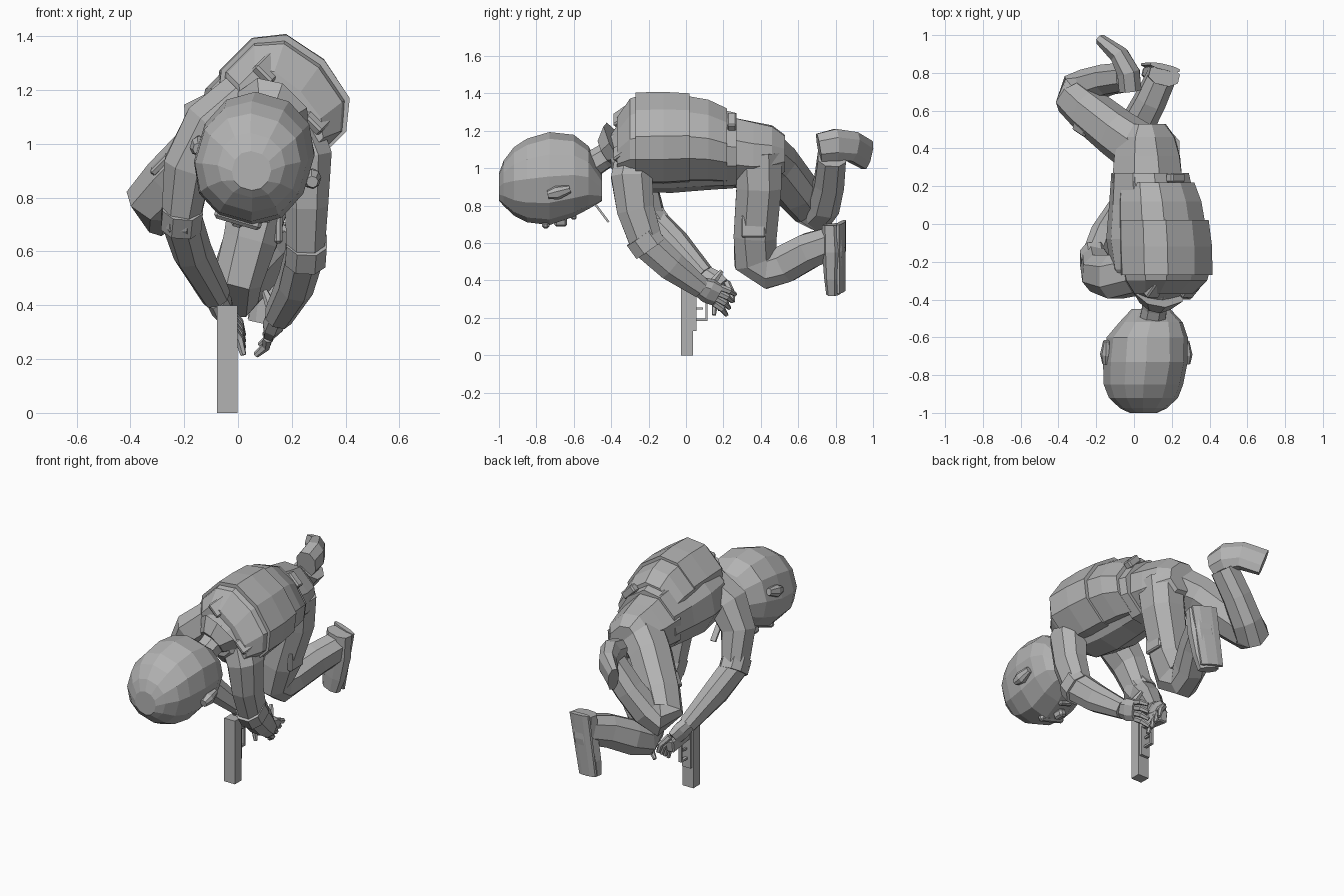
import bpy
import bmesh
import math
from mathutils import Vector, Matrix

default_cube = bpy.data.objects.get("Cube")
if default_cube:
    bpy.data.objects.remove(default_cube, do_unlink=True)

# One plain grey covers the whole figure
grey = bpy.data.materials.new("plain grey")
grey.use_nodes = True
colour = (0.45, 0.45, 0.45, 1)
grey.diffuse_color = colour
grey.node_tree.nodes["Principled BSDF"].inputs["Base Color"].default_value = colour

UP = Vector((0, 0, 1))
SIDE = Vector((1, 0, 0))
DEPTH = Vector((0, 1, 0))
BACK = Vector((1, 0, 1)).normalized()      # the back is rolled to the left
ACROSS = Vector((1, 0, -1)).normalized()   # shoulder to shoulder
HEAD_UP = Vector((.28, 0, .96)).normalized()
HEAD_ACROSS = Vector((.96, 0, -.28)).normalized()


def finish(name, mesh_data):
    bmesh.ops.recalc_face_normals(mesh_data, faces=mesh_data.faces)
    mesh = bpy.data.meshes.new(name)
    mesh_data.to_mesh(mesh)
    mesh_data.free()
    mesh.materials.append(grey)
    part = bpy.data.objects.new(name, mesh)
    bpy.context.collection.objects.link(part)
    return part


def tube(name, stations, ref=UP, sides=8, power=0.85, axis=None):
    """Loft rounded sections; a station is x, y, z, half width, half depth along ref.
    Sections follow the path, or all face along axis if it is given."""
    bm = bmesh.new()
    centres = [Vector(s[:3]) for s in stations]
    flat = math.cos(math.pi / sides) ** power
    rings = []
    for i, station in enumerate(stations):
        before = centres[max(i - 1, 0)]
        after = centres[min(i + 1, len(centres) - 1)]
        tangent = axis or (after - before).normalized()
        side = tangent.cross(ref).normalized()
        depth = side.cross(tangent)
        ring = []
        for k in range(sides):
            angle = math.tau * (k + 0.5) / sides
            c, s = math.cos(angle), math.sin(angle)
            across = math.copysign(abs(c) ** power, c) * station[3] / flat
            along = math.copysign(abs(s) ** power, s) * station[4] / flat
            ring.append(bm.verts.new(centres[i] + side * across + depth * along))
        rings.append(ring)
    for low, high in zip(rings, rings[1:]):
        for k in range(sides):
            n = (k + 1) % sides
            bm.faces.new((low[k], low[n], high[n], high[k]))
    bm.faces.new(rings[0])
    bm.faces.new(rings[-1])
    return finish(name, bm)


def box(name, centre, size, x_axis=SIDE, z_axis=UP, bevel=0):
    bm = bmesh.new()
    x_axis = x_axis.normalized()
    y_axis = z_axis.cross(x_axis).normalized()
    frame = Matrix((x_axis, y_axis, x_axis.cross(y_axis))).transposed().to_4x4()
    place = Matrix.Translation(centre) @ frame @ Matrix.Diagonal((*size, 1))
    bmesh.ops.create_cube(bm, size=1, matrix=place)
    if bevel:
        bmesh.ops.bevel(bm, geom=bm.edges[:], offset=bevel, segments=1, affect='EDGES')
    return finish(name, bm)


# Head, crown forward, face down and tipped a little to the left
tube("head", [(.05, -1, .9, .07, .07), (.05, -.975, .92, .12, .115),
              (.05, -.92, .93, .175, .175), (.05, -.85, .935, .2, .215),
              (.06, -.73, .945, .212, .24), (.07, -.6, .96, .205, .21),
              (.09, -.52, .95, .16, .16), (.09, -.45, .9, .1, .07)],
     ref=HEAD_UP, sides=12, power=.9, axis=DEPTH)
for label, sign in (("left", 1), ("right", -1)):
    x, _, z = Vector((.065, 0, .93)) + HEAD_ACROSS * sign * .22
    tube(label + "_ear", [(x, -.74, z - .01, .02, .02), (x, -.69, z, .03, .035),
                          (x, -.62, z + .02, .015, .02)], ref=HEAD_UP)
box("nose", (.0, -.67, .715), (.05, .07, .05), HEAD_ACROSS, HEAD_UP, bevel=.012)
box("brow", (.0, -.75, .72), (.18, .04, .04), HEAD_ACROSS, HEAD_UP, bevel=.012)
box("mouth", (.02, -.6, .75), (.09, .03, .03), HEAD_ACROSS, HEAD_UP, bevel=.008)
box("chin_strap", (.1, -.45, .76), (.035, .012, .12), z_axis=Vector((0, -.6, .8)))

# Neck and collar
tube("neck", [(.09, -.55, .99, .07, .07), (.11, -.44, 1.06, .065, .065),
              (.13, -.28, 1.15, .09, .09)])
tube("collar", [(.11, -.42, 1.08, .08, .08), (.13, -.36, 1.12, .14, .12)], ref=BACK)

# Pelvis and trunk
tube("pelvis", [(.07, .53, 1.08, .1, .08), (.07, .46, 1.08, .15, .13),
                (.07, .36, 1.075, .17, .16), (.07, .22, 1.09, .18, .18)],
     ref=BACK, axis=DEPTH)
tube("trunk", [(.08, .27, 1.095, .19, .18), (.085, .1, 1.1, .2, .2),
               (.095, -.08, 1.11, .22, .225), (.115, -.24, 1.11, .22, .215),
               (.13, -.35, 1.1, .17, .13), (.13, -.4, 1.09, .1, .07)],
     ref=BACK, sides=10, axis=DEPTH)

# Vest in three overlapping bands, with a belt below
bands = {"vest_top": [(.16, -.37, 1.12, .18, .1), (.17, -.3, 1.155, .225, .175),
                      (.17, -.22, 1.16, .24, .2)],
         "vest_middle": [(.17, -.27, 1.16, .245, .205), (.165, -.12, 1.16, .245, .21),
                         (.155, .02, 1.16, .235, .205)],
         "vest_bottom": [(.145, .0, 1.155, .225, .2), (.135, .12, 1.145, .215, .19),
                         (.12, .22, 1.12, .195, .17)],
         "belt": [(.095, .2, 1.1, .2, .185), (.09, .27, 1.095, .19, .175)]}
for name, stations in bands.items():
    tube(name, stations, ref=BACK, sides=10, power=.8, axis=DEPTH)
box("belt_pouch", Vector((.1, .245, 1.1)) + BACK * .19 - ACROSS * .02,
    (.1, .05, .05), ACROSS, BACK, bevel=.008)

# Shoulder straps
for label, sign in (("left", 1), ("right", -1)):
    centre = Vector((.15, -.33, 1.13)) + ACROSS * sign * .13 + BACK * .09
    box(label + "_strap", centre, (.09, .14, .04), ACROSS, Vector((.5, -.7, .5)), bevel=.008)

# Arms, with sleeve cuffs
tube("left_arm", [(.2, -.27, 1.05, .11, .11), (.255, -.29, .95, .11, .095),
                  (.255, -.27, .78, .1, .08), (.25, -.21, .6, .09, .07),
                  (.215, -.08, .48, .08, .065), (.15, .08, .36, .055, .05)], ref=SIDE)
tube("left_cuff", [(.255, -.24, .64, .093, .075), (.25, -.19, .57, .093, .075)], ref=SIDE)
tube("right_arm", [(.02, -.26, 1.15, .11, .11), (-.1, -.28, 1.06, .115, .11),
                   (-.185, -.26, .92, .1, .09), (-.21, -.19, .72, .085, .07),
                   (-.17, -.06, .6, .075, .065), (-.08, .1, .43, .05, .05)],
     ref=Vector((1, 0, -.3)))
tube("right_cuff", [(-.205, -.22, .77, .09, .075), (-.212, -.17, .7, .09, .075)], ref=SIDE)


def hand(label, wrist, knuckles, tips, spread, thumb):
    """A palm, four fingers fanned along spread, and a thumb."""
    wrist, knuckles, tips = Vector(wrist), Vector(knuckles), Vector(tips)
    spread = Vector(spread)
    tube(label + "_palm", [(*wrist, .04, .05), (*wrist.lerp(knuckles, .5), .04, .065),
                           (*knuckles, .028, .06)], ref=spread)
    for i in range(4):
        shift = spread * (i - 1.5)
        root = knuckles + shift
        tip = tips + shift * 1.3
        bend = root.lerp(tip, .5) + Vector((.015, .01, 0))
        tube(label + "_finger", [(*root, .017, .017), (*bend, .015, .015),
                                 (*tip, .01, .01)], ref=spread, sides=6)
    start = wrist.lerp(knuckles, .4)
    tube(label + "_thumb", [(*start, .02, .02), (*start.lerp(Vector(thumb), .6), .017, .017),
                            (*thumb, .011, .011)], ref=SIDE, sides=6)


hand("left", (.15, .07, .37), (.13, .17, .32), (.09, .24, .27), (.012, .012, .028), (.1, .19, .45))
hand("right", (-.08, .1, .43), (-.04, .18, .36), (.02, .2, .25), (.0, .026, .018), (-.01, .1, .35))

# Pistol pointing straight down
box("pistol_slide", (-.04, .005, .2), (.075, .065, .4))
box("pistol_frame", (-.04, .035, .25), (.06, .04, .24))
box("pistol_grip", (-.04, .13, .34), (.055, .19, .08), z_axis=Vector((0, .15, 1)), bevel=.008)
box("trigger_guard_front", (-.04, .08, .19), (.02, .07, .012))
box("trigger_guard_side", (-.04, .11, .24), (.02, .012, .11))
box("trigger", (-.04, .07, .25), (.012, .04, .012))

# Legs, one kneeling under the body and one folded out behind
tube("left_leg", [(.12, .38, 1.08, .13, .12), (.105, .39, .9, .12, .12),
                  (.045, .37, .64, .115, .1), (.0, .37, .51, .115, .09),
                  (-.01, .44, .455, .1, .085), (.02, .53, .49, .1, .085),
                  (.09, .66, .56, .095, .08), (.15, .79, .605, .085, .075)], ref=SIDE)
tube("right_leg", [(.04, .39, 1.09, .13, .12), (-.09, .48, 1.02, .12, .11),
                   (-.24, .6, .87, .11, .105), (-.315, .665, .79, .1, .095),
                   (-.3, .71, .755, .09, .09), (-.24, .735, .8, .085, .085),
                   (-.14, .765, .92, .08, .08), (-.03, .78, 1.06, .075, .08)], ref=ACROSS)
foot_facing = Vector((.23, .97, 0))
tube("left_foot", [(.16, .785, .7, .08, .05), (.15, .79, .56, .08, .055),
                   (.12, .79, .42, .075, .045), (.1, .79, .33, .06, .035)], ref=foot_facing)
tube("left_sole", [(.165, .83, .71, .08, .015), (.105, .83, .34, .07, .015)], ref=foot_facing)
tube("right_foot", [(-.02, .71, 1.11, .06, .075), (-.03, .8, 1.125, .06, .085),
                    (-.075, .89, 1.115, .05, .08), (-.17, .97, 1.07, .03, .08)])

# Thigh pockets
box("left_thigh_pocket", (.15, .36, .69), (.03, .13, .12), z_axis=Vector((.2, 0, 1)), bevel=.008)
box("right_thigh_pocket", Vector((-.28, .53, .94)), (.1, .11, .03), Vector((-.6, .4, -.6)),
    Vector((-.6, -.2, .6)), bevel=.008)
